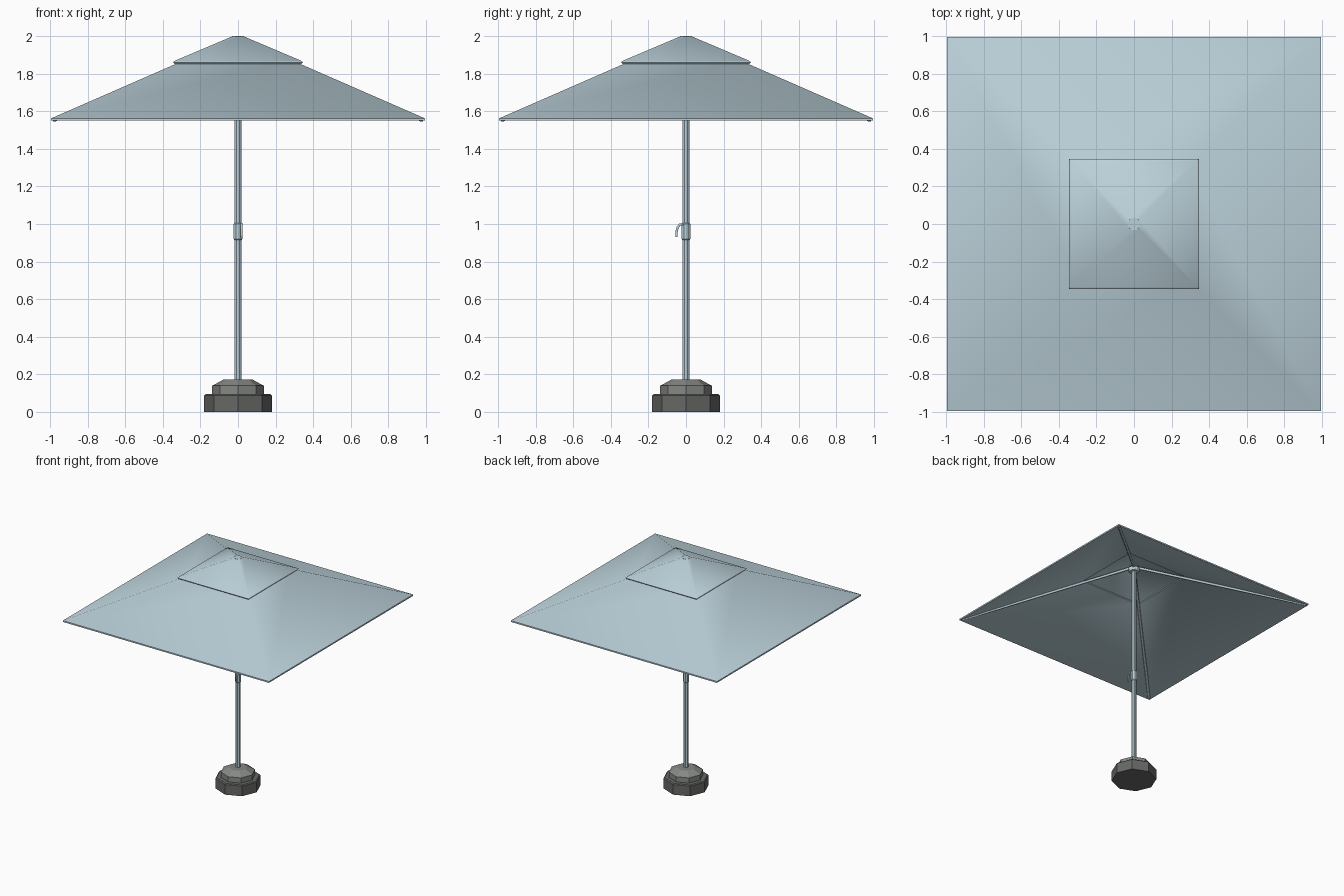
import bpy, bmesh, math
from mathutils import Vector

if "Cube" in bpy.data.objects:
    bpy.data.objects.remove(bpy.data.objects["Cube"])


def material(name, rgb):
    m = bpy.data.materials.new(name)
    m.diffuse_color = (*rgb, 1)
    m.use_nodes = True
    m.node_tree.nodes["Principled BSDF"].inputs["Base Color"].default_value = m.diffuse_color
    return m


FABRIC = material("pale blue", (0.50, 0.64, 0.70))
STONE = material("stone grey", (0.235, 0.25, 0.235))
DARK = material("dark stone", (0.135, 0.14, 0.13))


def loft(name, profile, sides, mat, turn=0.0, loop=False, smooth=None):
    """Stack n-sided rings given as (radius, z); loop joins last to first, else ends are capped."""
    bm = bmesh.new()
    rings = []
    for r, z in profile:
        rings.append([bm.verts.new((r * math.cos(turn + math.tau * i / sides),
                                    r * math.sin(turn + math.tau * i / sides), z))
                      for i in range(sides)])
    pairs = list(zip(rings, rings[1:]))
    if loop:
        pairs.append((rings[-1], rings[0]))
    else:
        bm.faces.new(rings[0])
        bm.faces.new(rings[-1])
    for a, b in pairs:
        for i in range(sides):
            j = (i + 1) % sides
            bm.faces.new((a[i], a[j], b[j], b[i]))
    bmesh.ops.recalc_face_normals(bm, faces=bm.faces)
    me = bpy.data.meshes.new(name)
    bm.to_mesh(me)
    bm.free()
    me.materials.append(mat)
    ob = bpy.data.objects.new(name, me)
    bpy.context.collection.objects.link(ob)
    if smooth:
        bpy.ops.object.select_all(action='DESELECT')
        bpy.context.view_layer.objects.active = ob
        ob.select_set(True)
        bpy.ops.object.shade_smooth_by_angle(angle=math.radians(smooth))
    return ob


def square(name, profile):
    """Four-sided thin fabric shell; profile uses half widths."""
    return loft(name, [(h * math.sqrt(2), z) for h, z in profile], 4, FABRIC,
                math.pi / 4, loop=True, smooth=40)


def rod(name, points, radius):
    cu = bpy.data.curves.new(name, 'CURVE')
    cu.dimensions = '3D'
    cu.bevel_depth = radius
    cu.bevel_resolution = 1
    cu.use_fill_caps = True
    sp = cu.splines.new('POLY')
    sp.points.add(len(points) - 1)
    for p, co in zip(sp.points, points):
        p.co = (*co, 1)
    cu.materials.append(FABRIC)
    ob = bpy.data.objects.new(name, cu)
    bpy.context.collection.objects.link(ob)
    return ob


# Two-tier canopy
square("lower_canopy", [(0.993, 1.550), (0.993, 1.562), (0.29, 1.869),
                        (0.29, 1.861), (0.985, 1.550)])
square("upper_canopy", [(0.336, 1.850), (0.345, 1.860), (0.336, 1.868), (0.025, 2.0),
                        (0.015, 1.990), (0.32, 1.858)])
loft("top_cap", [(0.034, 1.975), (0.034, 2.0)], 8, FABRIC, math.pi / 8)

# Ribs under the hips, meeting at the hub
loft("rib_hub", [(0.04, 1.925), (0.045, 1.935), (0.045, 1.958), (0.03, 1.965)], 12, FABRIC)
for i in range(4):
    a = math.pi / 4 + i * math.pi / 2
    c, s = math.cos(a), math.sin(a)
    rod("rib", [(0.02 * c, 0.02 * s, 1.965), (1.385 * c, 1.385 * s, 1.553)], 0.011)

# Pole with crank collar
loft("pole", [(0.019, 0.15), (0.019, 1.98)], 8, FABRIC, math.pi / 8)
loft("crank_collar", [(0.021, 0.915), (0.025, 0.92), (0.025, 1.0), (0.021, 1.005)], 8,
     FABRIC, math.pi / 8)
rod("crank_handle", [(0.018, -0.015, 1.0), (0.018, -0.033, 0.997), (0.018, -0.045, 0.982),
                     (0.018, -0.05, 0.96), (0.018, -0.05, 0.93)], 0.007)

# Octagonal stepped base
loft("base_lower", [(0.18, 0.0), (0.18, 0.088), (0.172, 0.095)], 8, DARK)
loft("base_upper", [(0.137, 0.09), (0.137, 0.14), (0.075, 0.174)], 8, STONE)
